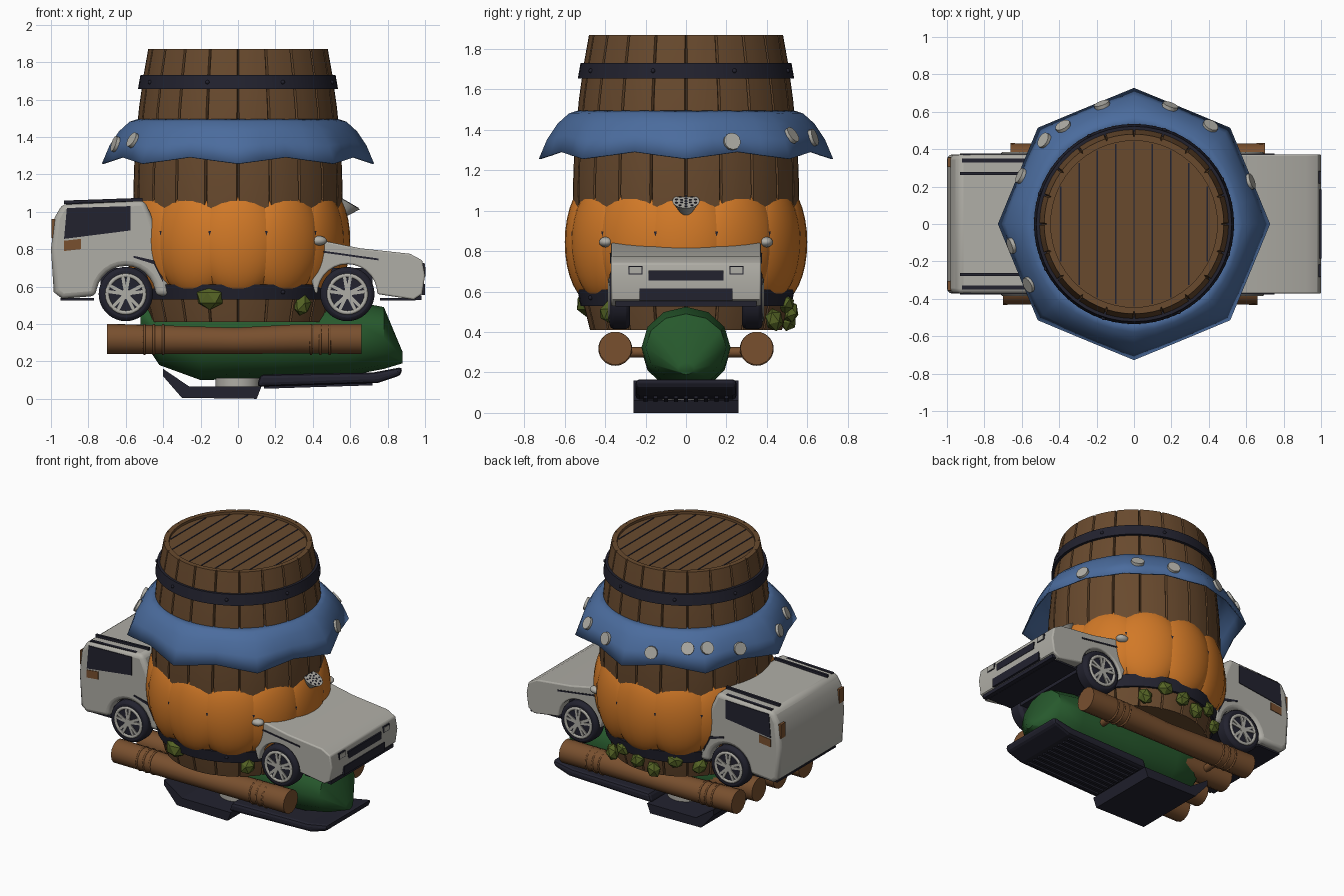
import bpy, math
from math import sin, cos, radians, pi
from mathutils import Vector
from mathutils.bvhtree import BVHTree

if "Cube" in bpy.data.objects:
    bpy.data.objects.remove(bpy.data.objects["Cube"])


def material(name, r, g, b):
    m = bpy.data.materials.new(name)
    m.use_nodes = True
    m.diffuse_color = (r, g, b, 1)
    m.node_tree.nodes["Principled BSDF"].inputs["Base Color"].default_value = (r, g, b, 1)
    return m


WOOD = material("barrel brown", .14, .068, .027)
LOG = material("log brown", .19, .08, .028)
DARK = material("dark iron", .016, .016, .028)
CREAM = material("warm grey white", .43, .42, .38)
BLUE = material("cloth blue", .07, .15, .34)
ORANGE = material("pumpkin orange", .64, .19, .02)
GREEN = material("deep green", .02, .10, .026)
OLIVE = material("leaf olive", .09, .125, .018)


def finish(ob, name, mat, angle=None, bevel=0, segs=2):
    ob.name = name
    ob.data.materials.append(mat)
    if bevel:
        b = ob.modifiers.new("bevel", "BEVEL")
        b.width, b.segments, b.limit_method, b.angle_limit = bevel, segs, "ANGLE", radians(50)
    if angle:
        bpy.ops.object.select_all(action="DESELECT")
        ob.select_set(True)
        bpy.context.view_layer.objects.active = ob
        bpy.ops.object.shade_smooth_by_angle(angle=radians(angle))
    return ob


def mesh(name, verts, faces, mat, angle=None, **kw):
    me = bpy.data.meshes.new(name)
    me.from_pydata(verts, [], faces)
    ob = bpy.data.objects.new(name, me)
    bpy.context.collection.objects.link(ob)
    return finish(ob, name, mat, angle, **kw)


def skin(name, rings, mat, angle=None, caps=True):
    """Join equal closed rings of points with quads."""
    n = len(rings[0])
    faces = [(i * n + j, i * n + (j + 1) % n, (i + 1) * n + (j + 1) % n, (i + 1) * n + j)
             for i in range(len(rings) - 1) for j in range(n)]
    if caps:
        faces += [tuple(range(n))[::-1], tuple(range((len(rings) - 1) * n, len(rings) * n))]
    return mesh(name, [p for r in rings for p in r], faces, mat, angle)


def loft(name, sections, mat, y=0, n=14, angle=40):
    """Skin ellipses along x; each section is x, centre z, half width, half height."""
    rings = [[(x, y + w * cos(2 * pi * k / n), z + h * sin(2 * pi * k / n)) for k in range(n)]
             for x, z, w, h in sections]
    return skin(name, rings, mat, angle)


def prism(name, pts, y0, y1, mat, **kw):
    """Extrude an x-z outline along y."""
    n = len(pts)
    v = [(x, y, z) for y in (y0, y1) for x, z in pts]
    f = [tuple(range(n)), tuple(range(n, 2 * n))[::-1]]
    f += [(i, i + n, (i + 1) % n + n, (i + 1) % n) for i in range(n)]
    return mesh(name, v, f, mat, **kw)


def box(name, loc, size, mat, rot=(0, 0, 0), bevel=0):
    bpy.ops.mesh.primitive_cube_add(size=1, location=loc, rotation=rot)
    ob = bpy.context.object
    ob.scale = size
    return finish(ob, name, mat, bevel=bevel)


def cyl(name, loc, axis, r, depth, mat, r2=None, n=24, bevel=0):
    bpy.ops.mesh.primitive_cone_add(vertices=n, radius1=r, radius2=r if r2 is None else r2, depth=depth,
                                    location=loc, rotation=Vector(axis).to_track_quat("Z", "Y").to_euler())
    return finish(bpy.context.object, name, mat, 40, bevel=bevel)


def ball(name, loc, scale, mat, rot=(0, 0, 0)):
    bpy.ops.mesh.primitive_uv_sphere_add(segments=24, ring_count=16, location=loc, rotation=rot)
    bpy.context.object.scale = scale
    return finish(bpy.context.object, name, mat, 60)


def torus(name, loc, axis, major, minor, mat):
    bpy.ops.mesh.primitive_torus_add(major_radius=major, minor_radius=minor, major_segments=28, minor_segments=8,
                                     location=loc, rotation=Vector(axis).to_track_quat("Z", "Y").to_euler())
    return finish(bpy.context.object, name, mat, 60)


# Barrel with grooved staves
STAVES = 20
angles = [((s + f) * 2 * pi / STAVES, .016 if f == 0 else 0) for s in range(STAVES) for f in (0, .04, .34, .66, .96)]
profile = [(.475, .41), (.51, .55), (.545, .8), (.56, 1.1), (.553, 1.3), (.53, 1.55), (.505, 1.73), (.48, 1.87)]
rings = [[((r - d) * cos(a), (r - d) * sin(a), z) for a, d in angles] for r, z in profile]
rings.append([(.445 * cos(a), .445 * sin(a), 1.87) for a, d in angles])
rings.append([(.445 * cos(a), .445 * sin(a), 1.852) for a, d in angles])
skin("barrel", rings, WOOD, 25)
for i in range(-4, 5):
    x = i * .098
    box("lid_plank_gap", (x, 0, 1.852), (.008, 2 * math.sqrt(.44 ** 2 - x * x), .006), DARK)


def hoop(name, z0, z1, r0, r1, n=48):
    pts = [(r0 - .03, z0), (r0, z0), (r1, z1), (r1 - .03, z1), (r0 - .03, z0)]
    skin(name, [[(r * cos(2 * pi * k / n), r * sin(2 * pi * k / n), z) for k in range(n)]
                for r, z in pts], DARK, 40, caps=False)
    for k in range(8):
        a = (k + .6) * pi / 4
        r = (r0 + r1) / 2
        ball("hoop_rivet", (r * cos(a), r * sin(a), (z0 + z1) / 2), (.011,) * 3, DARK)


hoop("upper_hoop", 1.655, 1.73, .535, .522)
hoop("lower_hoop", .53, .61, .522, .537)

# Eight-pointed cloth collar with pale spots
rings = []
for i, (r, z) in enumerate([(.52, 1.492), (.575, 1.475), (.63, 1.425), (.68, 1.35), (.72, 1.255)]):
    ring = []
    for k in range(32):
        mid = abs(((k % 4) - 2)) / 2          # 1 at a point, 0 between points
        off = radians(22.5 * (1 - mid))
        flat = .924 / cos(radians(22.5) - off)
        q = r * (1 + (flat - 1) * i / 4)
        ring.append((q * cos(k * pi / 16), q * sin(k * pi / 16), z + .035 * (1 - mid) * (i / 4) ** 2))
    rings.append(ring)
cloth = skin("cloth_collar", rings, BLUE, 60, caps=False)
cloth.modifiers.new("thickness", "SOLIDIFY").thickness = .008
bpy.context.view_layer.update()
tree = BVHTree.FromObject(cloth, bpy.context.evaluated_depsgraph_get())
for deg, z in [(20, 1.34), (52, 1.37), (73, 1.36), (105, 1.36), (126, 1.4), (137, 1.4), (157, 1.36), (190, 1.36),
               (210, 1.38)]:
    d = Vector((cos(radians(deg)), sin(radians(deg)), 0))
    hit, normal = tree.ray_cast(d * 2 + Vector((0, 0, z)), -d)[:2]
    if hit:
        if normal.dot(d) < 0:
            normal = -normal
        cyl("cloth_spot", hit + normal * .006, normal, .043, .02, CREAM, n=12)

# Ring of pumpkin lobes with dark square blocks in the grooves
for k in range(12):
    a = k * pi / 6
    ball("pumpkin_lobe", (.46 * cos(a), .46 * sin(a), .845), (.14, .24, .30), ORANGE, (0, 0, a))
    b = a + pi / 12
    box("groove_block", (.568 * cos(b), .568 * sin(b), .86), (.035, .07, .075), DARK, (0, 0, b))

# Leaves around the lower hoop
for i, deg in enumerate((-107, -48, 58, 73, 88, 101, 117, 135)):
    a = radians(deg)
    bpy.ops.mesh.primitive_ico_sphere_add(subdivisions=1, location=(.515 * cos(a), .515 * sin(a), .54 - .04 * (i % 3)),
                                          rotation=(i, 0, a))
    bpy.context.object.scale = (.05, .08, .065) if i == 0 else (.045, .06, .05)
    finish(bpy.context.object, "leaf", OLIVE)


# Car body halves on either side of the barrel
def arch(cx, cz, r, n=14):
    return [(cx + r * cos(pi * k / n), cz + r * sin(pi * k / n)) for k in range(n + 1)]


rear = [(-.38, .7), (-.36, .55)] + arch(-.6, .55, .16) + [
    (-.94, .535), (-.985, .57), (-1, .8), (-.98, .97), (-.94, 1.04), (-.5, 1.06), (-.45, .95)]
front = [(.36, .84), (.385, .66), (.41, .57)] + arch(.585, .56, .16)[::-1] + [
    (.94, .53), (.985, .56), (1, .66), (.985, .74), (.92, .775), (.65, .805), (.48, .84)]
prism("car_rear_body", rear, -.372, .372, CREAM, angle=40, bevel=.028, segs=3)
prism("car_front_body", front, -.372, .372, CREAM, angle=40, bevel=.028, segs=3)

# Car underside
for name, x, a, b in (("rear", -.6, -.95, -.77), ("front", .585, .76, .95)):
    box(name + "_underbody", (x, 0, .62), (.27, .58, .16), DARK)
    box(name + "_underplate", ((a + b) / 2, 0, .532), (b - a, .66, .012), DARK)

# Wheels, windows, mirrors and trim on both sides
for s in (-1, 1):
    for x, z in ((-.6, .56), (.585, .56)):
        cyl("tyre", (x, s * .328, z), (0, s, 0), .145, .1, DARK, n=36, bevel=.02)
        torus("wheel_rim", (x, s * .374, z), (0, s, 0), .1, .012, CREAM)
        cyl("wheel_hub", (x, s * .378, z), (0, s, 0), .026, .014, CREAM, n=16)
        for k in range(5):
            for da in (-.17, .17):
                a = k * 2 * pi / 5 + da + pi / 2
                box("wheel_spoke", (x + .06 * cos(a), s * .378, z + .06 * sin(a)), (.09, .012, .017), CREAM,
                    (0, -a, 0))

    def plate(name, pts, mat):
        prism(name, pts, s * .37, s * .376, mat)

    plate("side_window", [(-.93, .855), (-.915, 1.02), (-.575, 1.03), (-.575, .9)], DARK)
    plate("side_light", [(-.93, .79), (-.93, .845), (-.84, .855), (-.84, .8)], LOG)
    plate("door_streak", [(-.56, .765), (-.56, .755), (-.45, .72), (-.4, .62), (-.41, .7), (-.45, .74)], DARK)
    plate("wing_streak", [(.43, .795), (.43, .785), (.75, .74), (.75, .75)], DARK)
    box("tail_light", (-.988, s * .33, .91), (.02, .05, .1), LOG)
    box("roof_rail", (-.72, s * .27, 1.058), (.42, .018, .018), DARK, (0, radians(-2), 0))
    box("roof_trim", (-.74, s * .34, 1.045), (.36, .022, .014), DARK, (0, radians(-2), 0))
    ball("wing_mirror", (.43, s * .395, .845), (.045, .035, .026), CREAM)
    box("headlight_edge", (.992, s * .25, .705), (.012, .068, .042), DARK)
    box("headlight", (.994, s * .25, .705), (.013, .058, .032), CREAM)
box("grille", (.995, 0, .68), (.014, .37, .05), DARK)
box("bumper_intake", (.99, 0, .585), (.018, .46, .06), DARK)
box("bumper_lip", (.965, 0, .54), (.03, .7, .025), DARK)

# Tilted sprinkler cup with holes
axis = Vector((.5, 0, .86)).normalized()
centre = Vector((.575, 0, 1.015))
cyl("cup", centre, axis, .02, .075, CREAM, r2=.068, n=20)
side = axis.cross(Vector((0, 1, 0)))
for count, r in ((1, 0), (6, .025), (10, .05)):
    for k in range(count):
        a = k * 2 * pi / count
        p = centre + axis * .038 + r * (cos(a) * side + Vector((0, sin(a), 0)))
        cyl("cup_hole", p, axis, .007, .004, DARK, n=8)

# Logs and their bindings
for y, x0, x1 in ((-.35, -.7, .66), (-.12, -.66, .2), (.12, -.66, .2), (.35, -.66, .7)):
    w = x1 - x0
    loft("log", [(x0, .32, .082, .082), (x0 + w * .25, .315, .078, .078), (x0 + w * .5, .31, .072, .072),
                 (x0 + w * .75, .32, .08, .08), (x1, .32, .082, .082)], LOG, y)
for x in (-.45, .44):
    cyl("cross_stick", (x, 0, .3), (0, 1, 0), .025, .68, LOG, n=10)
    for y in (-.35, .35):
        for dx in (-.05, 0, .05):
            torus("log_binding", (x + dx, y, .317), (1, 0, 0), .077, .007, LOG)

# Green hull
loft("green_hull", [(-.52, .43, .1, .1), (-.42, .35, .18, .17), (-.2, .31, .21, .21), (.2, .31, .22, .2),
                    (.6, .325, .22, .2), (.78, .325, .2, .165), (.88, .22, .04, .03)], GREEN, n=12, angle=50)

# Split dark base with a pale pivot
prism("base_heel", [(-.4, .16), (-.4, .12), (-.3, .005), (.1, 0), (.125, .065), (-.26, .065)], -.26, .26, DARK)
prism("base_toe", [(.1, .065), (.75, .085), (.87, .125), (.88, .17), (.72, .14), (.12, .13)], -.25, .25, DARK, bevel=.02)
for k in range(9):
    box("toe_rib", (.43, -.2 + k * .05, .07), (.58, .02, .014), DARK, (0, radians(-1.8), 0))
cyl("base_pivot", (0, 0, .085), (0, 0, 1), .12, .05, CREAM)
